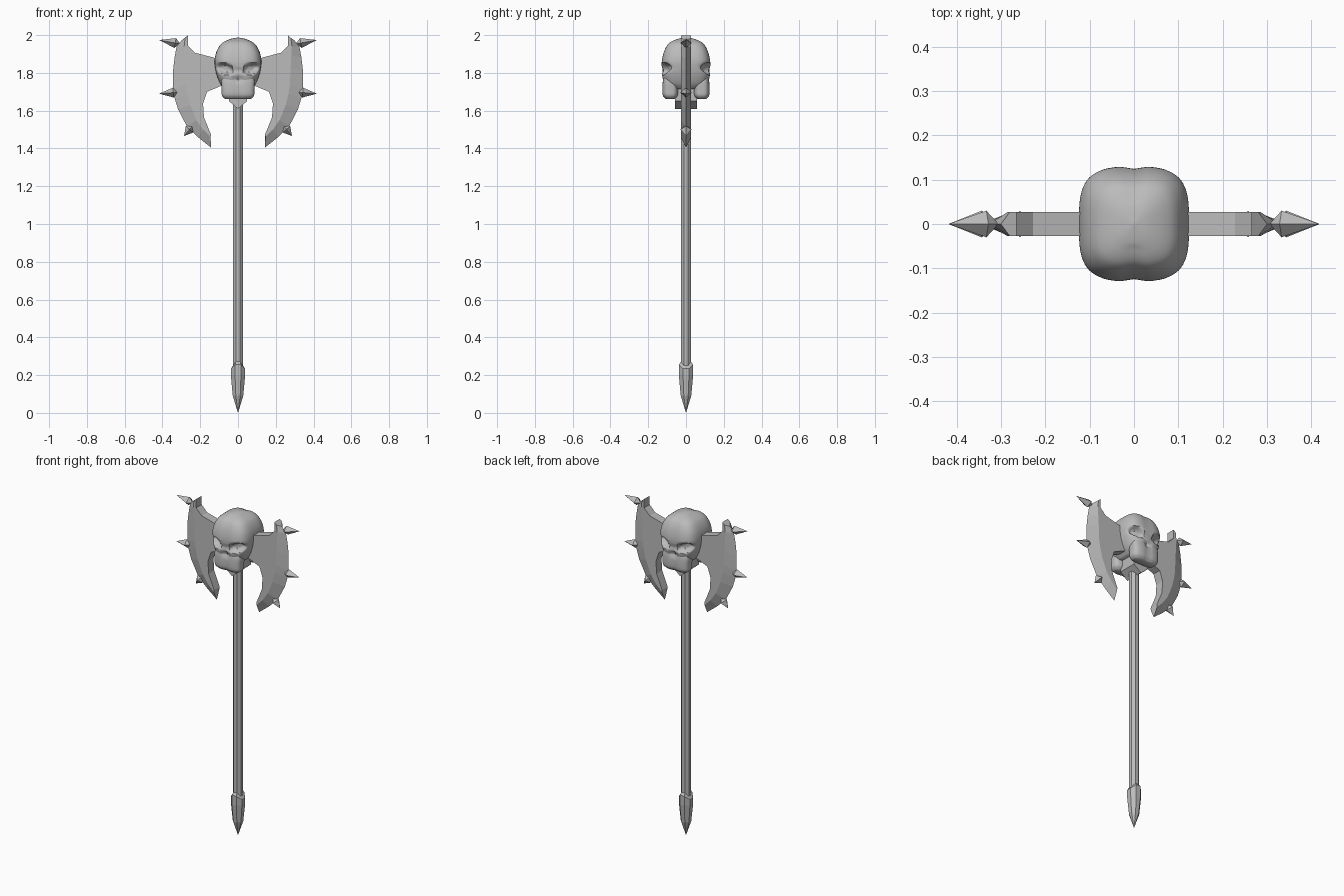
import bpy, bmesh
from math import cos, sin, pi, radians
from mathutils import Vector

if "Cube" in bpy.data.objects:
    bpy.data.objects.remove(bpy.data.objects["Cube"])

steel = bpy.data.materials.new("grey_steel")
steel.use_nodes = True
GREY = (0.5, 0.5, 0.5, 1)
steel.diffuse_color = GREY
steel.node_tree.nodes["Principled BSDF"].inputs["Base Color"].default_value = GREY


def loft(name, rings, smooth=None):
    """Join equal-length closed rings of points and cap both ends."""
    bm = bmesh.new()
    loops = [[bm.verts.new(p) for p in ring] for ring in rings]
    for a, b in zip(loops, loops[1:]):
        for i in range(len(a)):
            j = (i + 1) % len(a)
            bm.faces.new((a[i], a[j], b[j], b[i]))
    bm.faces.new(loops[0])
    bm.faces.new(loops[-1])
    bmesh.ops.remove_doubles(bm, verts=bm.verts, dist=0.0002)
    bmesh.ops.recalc_face_normals(bm, faces=bm.faces)
    mesh = bpy.data.meshes.new(name)
    bm.to_mesh(mesh)
    bm.free()
    mesh.materials.append(steel)
    obj = bpy.data.objects.new(name, mesh)
    bpy.context.collection.objects.link(obj)
    if smooth:
        bpy.ops.object.select_all(action="DESELECT")
        obj.select_set(True)
        bpy.context.view_layer.objects.active = obj
        bpy.ops.object.shade_smooth_by_angle(angle=radians(smooth))
    return obj


def circle(r, z, n=8, wave=0.0):
    angles = [2 * pi * (i + 0.5) / n for i in range(n)]
    return [(r * cos(a), r * sin(a), z - wave * cos(2 * a)) for a in angles]


def rounded(hx, hy, z, cy=0.0, power=0.6, n=64):
    """Rounded-square ring."""
    def arc(v):
        return (1 if v >= 0 else -1) * abs(v) ** power
    return [(hx * arc(cos(2 * pi * i / n)), cy + hy * arc(sin(2 * pi * i / n)), z)
            for i in range(n)]


def refine(rows, steps):
    """Smoothly interpolate profile rows."""
    out = []
    for i in range(len(rows) - 1):
        p = [Vector(rows[min(max(k, 0), len(rows) - 1)]) for k in range(i - 1, i + 3)]
        for s in range(steps):
            t = s / steps
            out.append(0.5 * (2 * p[1] + t * (p[2] - p[0])
                       + t * t * (2 * p[0] - 5 * p[1] + 4 * p[2] - p[3])
                       + t ** 3 * (3 * p[1] - p[0] - 3 * p[2] + p[3])))
    return out + [Vector(rows[-1])]


def dent(p):
    """Press slanted eye sockets and a nose hole into both faces of the skull."""
    x, y, z = p
    if abs(y) < 0.05:
        return p
    side, face = (1 if x >= 0 else -1), (1 if y >= 0 else -1)
    u, w = abs(x) - 0.07, z - 1.822
    tilt = radians(22)
    r = (((u * cos(tilt) + w * sin(tilt)) / 0.048) ** 2
         + ((w * cos(tilt) - u * sin(tilt)) / 0.03) ** 2) ** 0.5
    t = min(max((1.1 - r) / 0.6, 0), 1)
    push = 0.036 * t * t * (3 - 2 * t)
    nose = max(0, 1 - ((x / 0.016) ** 2 + ((z - 1.765) / 0.022) ** 2))
    cleft = 0.005 * max(0, 1 - abs(x) / 0.03)
    return (x - side * push * 0.25, y - face * (push + 0.014 * nose + cleft), z)


# Handle and spiked pommel
loft("handle", [circle(0.029, 0.2), circle(0.029, 1.8)])
loft("pommel", [circle(0.0002, 0), circle(0.03, 0.09), circle(0.041, 0.2),
                circle(0.041, 0.245, wave=0.015), circle(0.028, 0.262, wave=0.015)])

# Collar with a pointed lower edge
collar = [(-0.048, 1.74), (0.048, 1.74), (0.048, 1.65), (0, 1.61), (-0.048, 1.65)]
loft("collar", [[(x, y, z) for x, z in collar] for y in (-0.058, 0.058)])

# Two-faced skull: (half width, half depth, height)
cranium = [(0.002, 0.002, 1.987), (0.035, 0.04, 1.981), (0.07, 0.078, 1.967),
           (0.095, 0.1, 1.947), (0.115, 0.118, 1.91), (0.124, 0.128, 1.865),
           (0.12, 0.129, 1.82), (0.11, 0.126, 1.78), (0.092, 0.112, 1.74),
           (0.07, 0.08, 1.715)]
loft("skull_cranium", [[dent(p) for p in rounded(*row)] for row in refine(cranium, 5)], 50)

# Muzzle on each face: (half width, half depth, height)
muzzle = [(0.08, 0.03, 1.79), (0.088, 0.04, 1.755), (0.087, 0.043, 1.71),
          (0.085, 0.04, 1.68), (0.07, 0.026, 1.663)]
for face, label in ((-1, "front"), (1, "back")):
    loft("skull_muzzle_" + label,
         [[dent(p) for p in rounded(hx, hy, z, face * 0.083)]
          for hx, hy, z in refine(muzzle, 4)], 50)

# Blade rows from the top prong to the lower tip: inner, bevel and cutting edge
rows = [((0.265, 1.999), (0.28, 1.985), (0.3, 1.971)),
        ((0.265, 1.945), (0.285, 1.94), (0.325, 1.94)),
        ((0.228, 1.907), (0.282, 1.89), (0.336, 1.88)),
        ((0.08, 1.868), (0.278, 1.82), (0.344, 1.81)),
        ((0.08, 1.735), (0.275, 1.74), (0.344, 1.712)),
        ((0.164, 1.7), (0.268, 1.69), (0.335, 1.665)),
        ((0.185, 1.638), (0.253, 1.63), (0.317, 1.606)),
        ((0.18, 1.564), (0.22, 1.55), (0.27, 1.516)),
        ((0.16, 1.515), (0.185, 1.5), (0.21, 1.458)),
        ((0.143, 1.474), (0.145, 1.46), (0.143, 1.405))]
# Spikes: base centre and tip
spikes = [((0.315, 1.955), (0.418, 1.974)), ((0.325, 1.697), (0.418, 1.69)),
          ((0.245, 1.515), (0.286, 1.466))]
T = 0.027

for s, side in ((1, "left"), (-1, "right")):
    rings = []
    for inner, bevel, edge in rows:
        outline = [(inner, -T), (bevel, -T), (edge, 0), (bevel, T), (inner, T)]
        rings.append([(s * x, y, z) for (x, z), y in outline])
    loft("blade_" + side, rings)

    # Four-sided spikes with a short point sunk into the blade
    for k, (base, tip) in enumerate(spikes):
        b = Vector((s * base[0], 0, base[1]))
        t = Vector((s * tip[0], 0, tip[1]))
        axis = (t - b).normalized()
        across = Vector((-axis.z, 0, axis.x)) * 0.026
        depth = Vector((0, 0.03, 0))
        mid = b + axis * 0.018
        square = [mid + across, mid + depth, mid - across, mid - depth]
        loft(f"spike_{side}_{k + 1}",
             [[p + (c - p) * 0.99 for p in square] for c in (b - axis * 0.01,)]
             + [square] + [[t + (p - mid) * 0.005 for p in square]])
